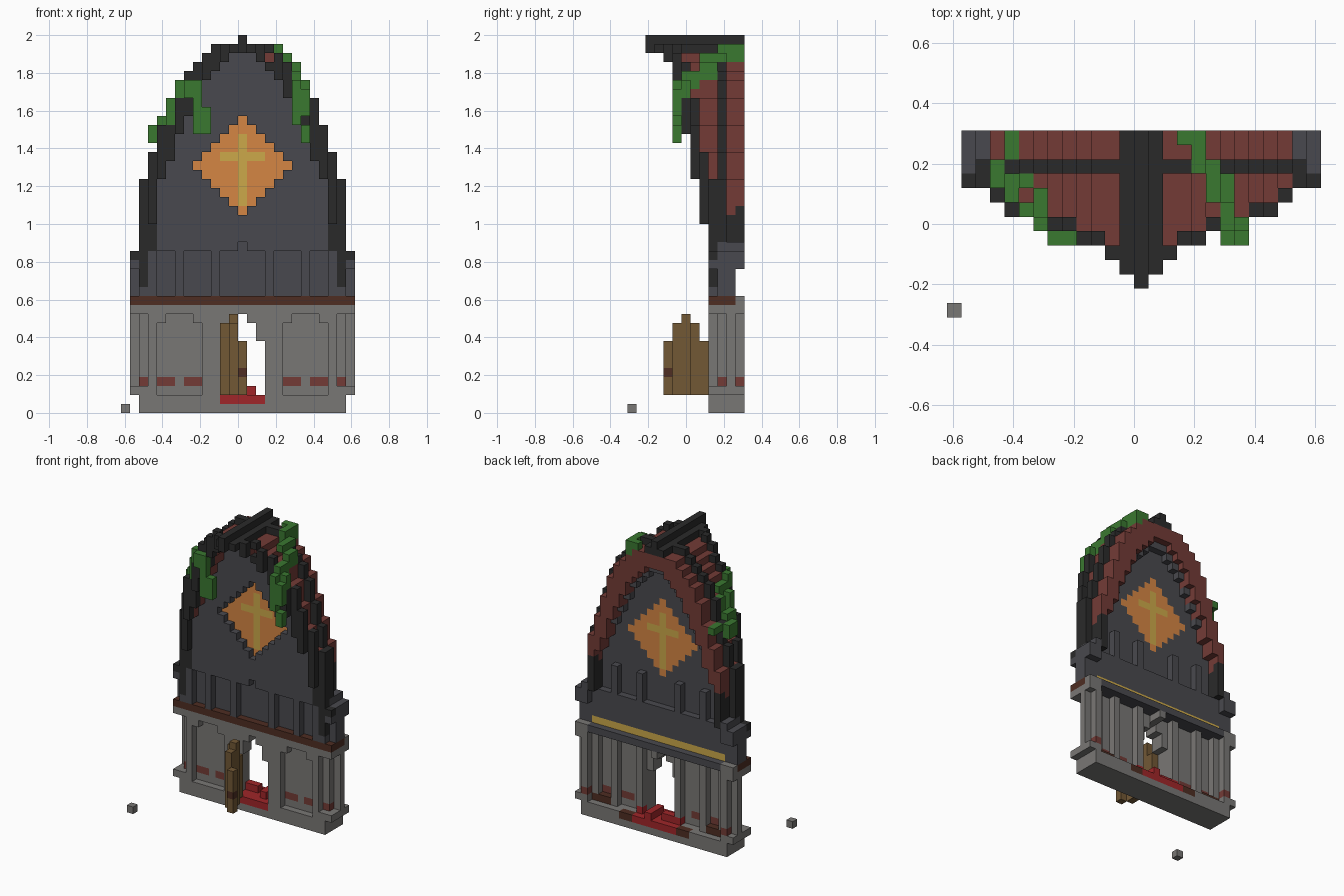
import bpy
from mathutils import Vector

UNIT = 2 / 42
FRONT, CORE, BACK, REAR = 9, 10, 11, 12     # depth layers of the wall

if "Cube" in bpy.data.objects:
    bpy.data.objects.remove(bpy.data.objects["Cube"])

PALETTE = {
    "stone": "797775", "slate": "49494e", "charcoal": "2a2a2a", "roof red": "733b36",
    "leaf green": "3a7830", "amber": "d58644", "gold": "cca94a", "wood": "725835",
    "dark wood": "4e2d22", "crimson": "a02629",
}


def linear(text):
    value = int(text, 16) / 255
    return ((value + 0.055) / 1.055) ** 2.4 if value > 0.04 else value / 12.92


def make_material(name, code):
    material = bpy.data.materials.new(name)
    material.use_nodes = True
    colour = [linear(code[i:i + 2]) for i in (0, 2, 4)] + [1.0]
    material.diffuse_color = colour
    shader = next(n for n in material.node_tree.nodes if n.type == "BSDF_PRINCIPLED")
    shader.inputs["Base Color"].default_value = colour
    shader.inputs["Roughness"].default_value = 0.9
    return material


materials = {name: make_material(name, code) for name, code in PALETTE.items()}
grid = {}                                    # block position -> (part, colour)


def span(value):
    return range(value[0], value[1] + 1) if isinstance(value, tuple) else (value,)


def fill(part, colour, across, depth, height, mirror=False):
    """Fill an inclusive range of blocks, on both sides if mirrored."""
    for x in span(across):
        for y in span(depth):
            for z in span(height):
                grid[x, y, z] = (part, colour)
                if mirror:
                    grid[-x, y, z] = (part, colour)


def carve(across, depth, height, mirror=False):
    for x in span(across):
        for y in span(depth):
            for z in span(height):
                grid.pop((x, y, z), None)
                if mirror:
                    grid.pop((-x, y, z), None)


# Roof arch by distance from the middle: top, underside, front layer
TOP = (42, 41, 41, 41, 40, 39, 38, 37, 35, 32, 29, 26, 18)
UNDER = (40, 40, 39, 38, 37, 35, 33, 31, 28, 26, 21, 14, 17)
LIP = (2, 3, 4, 5, 5, 6, 6, 6, 7, 7, 8, 9, 9)

# Ground floor: plinth, thin wall, side walls, ledges
fill("plinth", "stone", (-11, 11), (FRONT, REAR), (0, 1))
fill("lower_wall", "stone", (-11, 11), (FRONT, CORE), (2, 11))
fill("side_wall", "stone", 11, (CORE, REAR), (2, 11), True)
fill("side_pillar", "stone", 12, BACK, (3, 10), True)
fill("lower_ledge", "stone", (11, 12), (FRONT, REAR), 2, True)
fill("upper_ledge", "stone", (11, 12), (FRONT, REAR), 11, True)
fill("floor_slab", "slate", (-10, 10), (BACK, REAR), 12)
fill("keystone", "stone", 0, (BACK, REAR), 11)
fill("floor_beam", "dark wood", (-12, 12), (FRONT, CORE), 12)
fill("floor_beam", "dark wood", (11, 12), BACK, 12, True)
fill("beam_end", "stone", (11, 12), REAR, 12, True)
for x in (3, 7, 10):
    fill("back_pillar", "stone", x, BACK, (2, 11), True)

# Recessed arched panels with a brick course
carve((5, 9), FRONT, (2, 9), True)
carve((6, 8), FRONT, 10, True)
carve(11, FRONT, (3, 10), True)
for x in (5, 6, 8, 9):
    fill("brick_course", "roof red", x, CORE, 3, True)
for y in (CORE, REAR):
    fill("brick_course", "roof red", 11, y, 3, True)

# Arched doorway and the door standing open
for x, top in enumerate((10, 9, 7)):
    carve(x, (FRONT, CORE), (2, top), True)
for x, y, top in ((-2, 8, 7), (-2, 7, 9), (-1, 6, 10), (-1, 5, 9), (0, 4, 7)):
    fill("door", "wood", x, y, (2, top))
fill("door_handle", "dark wood", 0, 4, 4)

# Carpet, steps and benches behind the door
fill("carpet", "crimson", (-2, 2), (FRONT, REAR), 1)
fill("carpet", "crimson", 3, (BACK, REAR), 1, True)
fill("carpet", "crimson", (-3, -1), BACK, 2)
fill("carpet", "crimson", 1, (CORE, REAR), 2)
fill("carpet", "crimson", 3, BACK, 2)
fill("bench", "dark wood", (8, 10), BACK, 2, True)
fill("floor_edge", "dark wood", (4, 5), REAR, 1, True)

# Upper gable wall, filled up to the arch
for x in range(12):
    fill("gable_wall", "slate", x, (FRONT, CORE), (13, max(UNDER[x], 18)), True)
fill("gable_back_band", "slate", (-11, 11), BACK, (13, 17))
fill("light_strip", "gold", (-10, 10), BACK, 13)
fill("gable_side", "slate", 11, (FRONT, BACK), (13, 15), True)
fill("gable_side", "slate", 11, (FRONT, REAR), (16, 18), True)
fill("gable_post", "slate", 12, (CORE, BACK), (13, 15), True)
fill("gable_cap", "slate", 12, (FRONT, REAR), (16, 17), True)
for x in (3, 7):
    fill("gable_back_pillar", "slate", x, BACK, (18, 21), True)
for first, last in ((0, 2), (4, 6), (8, 9)):
    carve((first, last), FRONT, (13, 17), True)
carve(0, FRONT, 18)

# Recessed diamond window with a cross
MIDDLE, RADIUS = 27, 5
for x in range(-RADIUS, RADIUS + 1):
    reach = RADIUS - abs(x)
    carve(x, FRONT, (MIDDLE - reach, MIDDLE + reach))
    fill("diamond_window", "amber", x, CORE, (MIDDLE - reach, MIDDLE + reach))
fill("window_cross", "gold", 0, CORE, (23, 30))
fill("window_cross", "gold", (-2, 2), CORE, 28)

# Roof: red shell set inside a dark front rim and a dark rib, trimmed behind
for x in range(13):
    under, top, lip = UNDER[x], TOP[x] - 1, LIP[x]
    if x < 11:
        shell_top = min(TOP[x + 1], top) - 1
        fill("roof_shell", "roof red", x, (lip + 1, CORE), (under, shell_top), True)
        fill("roof_shell", "roof red", x, (BACK, REAR), (under - 2, shell_top), True)
    if x < 8:
        fill("arch_trim", "slate", x, BACK, under - 3, True)
    fill("roof_rim", "charcoal", x, lip, (under, top), True)
    if x < 12:
        fill("roof_rib", "charcoal", x, CORE, (max(under, 19), top), True)
carve(3, LIP[3], 39)
fill("roof_foot", "charcoal", 10, (FRONT, REAR), (18, 20), True)
fill("roof_foot", "charcoal", 10, BACK, 21, True)
fill("roof_foot", "charcoal", 10, REAR, (21, 22), True)
fill("ridge", "charcoal", (-1, 1), (LIP[1], REAR), 40)
fill("ridge", "charcoal", 0, (LIP[0], REAR), 41)

# Ivy trailing over both slopes: column, layers, topmost block, drop
IVY = (
    (-9, (11, 12), 31, 1), (-10, 10, 31, 2), (-9, 9, 32, 3), (-8, 9, 34, 3),
    (-7, (7, 8), 35, 2), (-7, 6, 36, 2), (-6, 5, 36, 2), (-5, 5, 36, 6),
    (-4, 5, 33, 3), (-10, 9, 31, 2), (-9, 8, 32, 3), (-8, 7, 34, 3),
    (3, 12, 40, 1), (4, (10, 12), 40, 2), (5, (8, 10), 39, 1),
    (6, (8, 9), 38, 2), (6, (6, 7), 37, 2), (6, 5, 36, 4), (7, 5, 35, 2),
    (7, 6, 36, 2), (6, 5, 32, 1), (7, 5, 31, 2), (7, 5, 33, 1),
)
for x, layers, top, drop in IVY:
    fill("ivy", "leaf green", x, layers, (top - drop + 1, top))

# Loose stone in front
fill("loose_stone", "stone", -13, 0, 0)

# Turn the blocks into one object per part, keeping only exposed faces
AXES = [Vector(a) for a in ((1, 0, 0), (0, 1, 0), (0, 0, 1))]
parts = {}
for cell, (part, colour) in grid.items():
    parts.setdefault(part, []).append((cell, colour))

for part, cells in parts.items():
    corners, faces, slots = {}, [], []
    colours = sorted({colour for _, colour in cells})
    for cell, colour in cells:
        for axis in range(3):
            u, v = AXES[(axis + 1) % 3], AXES[(axis + 2) % 3]
            for side in (0, 1):
                step = AXES[axis] * (1 if side else -1)
                if tuple(int(c) for c in Vector(cell) + step) in grid:
                    continue
                base = Vector(cell) + AXES[axis] * side
                quad = [base, base + u, base + u + v, base + v]
                if not side:
                    quad.reverse()
                faces.append([corners.setdefault(tuple(q), len(corners)) for q in quad])
                slots.append(colours.index(colour))
    if not faces:
        continue
    mesh = bpy.data.meshes.new(part)
    points = [(x * UNIT, (y - 6.5) * UNIT, z * UNIT) for x, y, z in corners]
    mesh.from_pydata(points, [], faces)
    for colour in colours:
        mesh.materials.append(materials[colour])
    for polygon, slot in zip(mesh.polygons, slots):
        polygon.material_index = slot
    bpy.context.collection.objects.link(bpy.data.objects.new(part, mesh))
